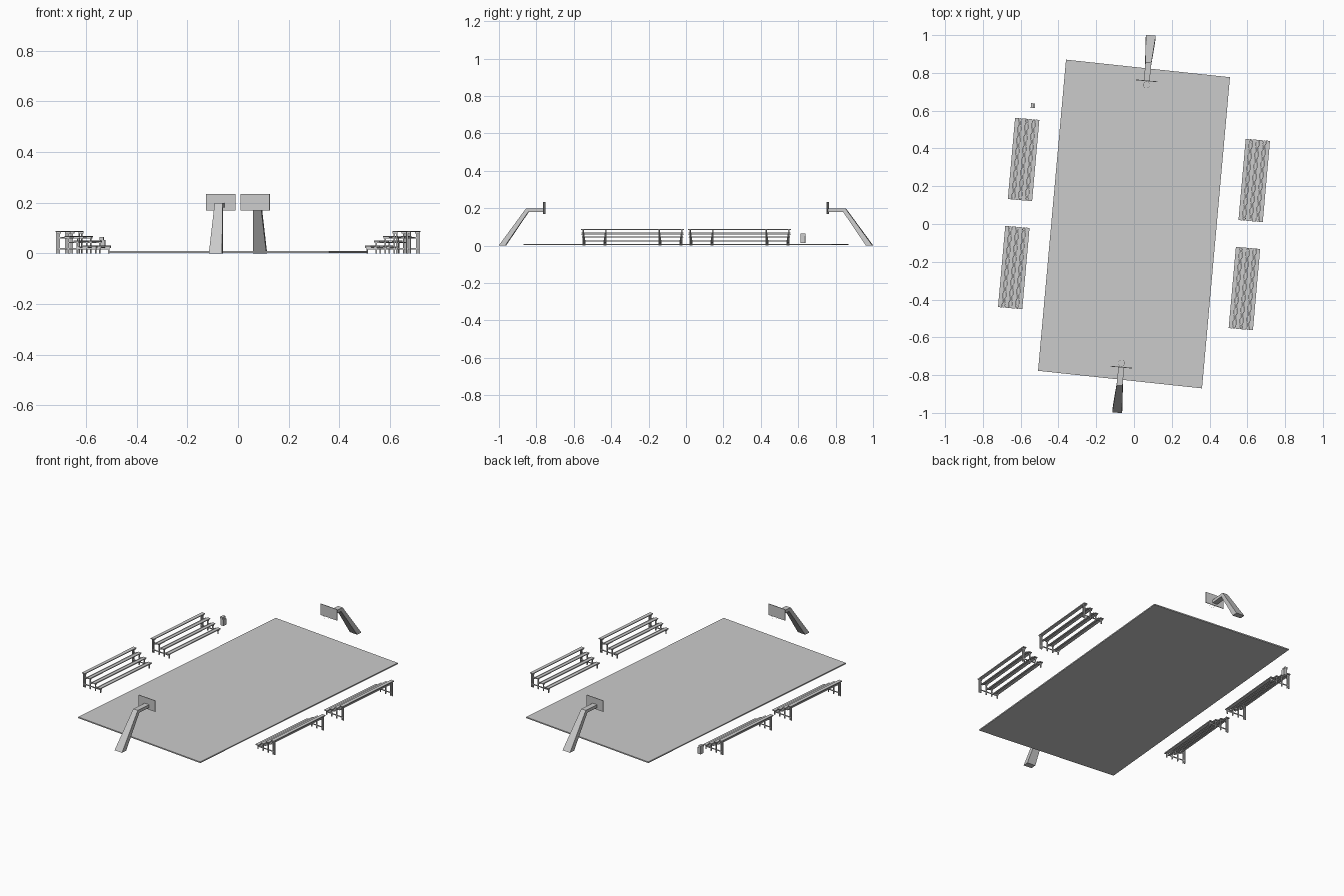
import bpy
import bmesh
from math import radians, pi
from mathutils import Matrix, Vector

if "Cube" in bpy.data.objects:
    bpy.data.objects.remove(bpy.data.objects["Cube"], do_unlink=True)

grey = bpy.data.materials.new("light grey")
grey.use_nodes = True
grey.diffuse_color = (0.6, 0.6, 0.6, 1)
grey.node_tree.nodes["Principled BSDF"].inputs["Base Color"].default_value = (0.6, 0.6, 0.6, 1)

TILT = radians(-5.1)


def add_box(bm, lo, hi):
    """Box between two corners."""
    lo, hi = Vector(lo), Vector(hi)
    size = Matrix.Diagonal((*(hi - lo), 1))
    bmesh.ops.create_cube(bm, size=1, matrix=Matrix.Translation((lo + hi) / 2) @ size)


def add_loft(bm, sections):
    """Solid through a row of matching closed sections."""
    rings = [[bm.verts.new(p) for p in s] for s in sections]
    for a, b in zip(rings, rings[1:]):
        for i in range(len(a)):
            j = (i + 1) % len(a)
            bm.faces.new((a[i], a[j], b[j], b[i]))
    bm.faces.new(rings[0])
    bm.faces.new(rings[-1])


def make(name, bm, location=(0, 0, 0), turn=0):
    bmesh.ops.recalc_face_normals(bm, faces=bm.faces)
    mesh = bpy.data.meshes.new(name)
    bm.to_mesh(mesh)
    bm.free()
    mesh.materials.append(grey)
    obj = bpy.data.objects.new(name, mesh)
    obj.location = location
    obj.rotation_euler.z = turn
    bpy.context.collection.objects.link(obj)
    return obj


# Court slab, slightly skewed
corners = [(-0.36, 0.87), (0.508, 0.777), (0.36, -0.87), (-0.508, -0.777)]
bm = bmesh.new()
add_loft(bm, [[(x, y, z) for x, y in corners] for z in (0.002, 0.009)])
make("court", bm)


# Hoops: bent tapered post, board and thin rim
def hoop_post():
    bm = bmesh.new()
    # half width, outer point (y, z), inner point (y, z)
    stations = [(0.026, (1.003, 0), (0.968, 0)),
                (0.016, (0.858, 0.198), (0.845, 0.18)),
                (0.015, (0.763, 0.198), (0.763, 0.18))]
    add_loft(bm, [[(-w, *a), (w, *a), (w, *b), (-w, *b)] for w, a, b in stations])
    return bm


def hoop_board():
    bm = bmesh.new()
    add_box(bm, (-0.058, 0.759, 0.168), (0.058, 0.763, 0.234))
    return bm


def hoop_rim():
    bm = bmesh.new()
    rings = []
    for r in (0.0165, 0.0175):
        rings.append(bmesh.ops.create_circle(
            bm, segments=20, radius=r, matrix=Matrix.Translation((0, 0.739, 0.178)))["verts"])
    for i in range(20):
        j = (i + 1) % 20
        bm.faces.new((rings[0][i], rings[1][i], rings[1][j], rings[0][j]))
    return bm


for end, turn in (("back", TILT), ("front", TILT + pi)):
    make(end + "_hoop_post", hoop_post(), turn=turn)
    make(end + "_hoop_board", hoop_board(), turn=turn)
    make(end + "_hoop_rim", hoop_rim(), turn=turn)


# Bleachers: four stepped rows rising to local +x
ROWS, PITCH, RISE, HALF = 4, 0.036, 0.019, 0.216
FRONT = -0.068


def bleacher_planks():
    bm = bmesh.new()
    for i in range(ROWS):
        x, top = FRONT + i * PITCH, 0.031 + i * RISE
        add_box(bm, (x, -HALF, top - 0.005), (x + 0.021, HALF, top))
        if i:
            # footboard in front of this seat
            add_box(bm, (x - 0.013, -HALF, top - 0.029), (x - 0.002, HALF, top - 0.025))
    return bm


def bleacher_frames():
    bm = bmesh.new()
    back = FRONT + (ROWS - 1) * PITCH + 0.02
    for y in (0.012 - HALF, HALF - 0.012):
        for i in range(ROWS):
            x, top = FRONT + i * PITCH, 0.026 + i * RISE
            add_box(bm, (x + 0.005, y - 0.003, 0), (x + 0.01, y + 0.003, top))
            add_box(bm, (x, y - 0.002, top - 0.005), (min(x + PITCH + 0.008, back), y + 0.002, top))
        add_box(bm, (back - 0.005, y - 0.003, 0), (back, y + 0.003, 0.083))
        add_box(bm, (FRONT + 0.005, y - 0.002, 0.015), (back, y + 0.002, 0.02))
    return bm


for side, sign, turn in (("left", 1, TILT), ("right", -1, TILT + pi)):
    for label, x, y in (("outer", 0.64, 0.23), ("inner", 0.588, -0.342)):
        place = (sign * x, sign * y, 0)
        make(f"{side}_{label}_bleacher_planks", bleacher_planks(), place, turn)
        make(f"{side}_{label}_bleacher_frames", bleacher_frames(), place, turn)

# Drinking fountain beside the right bleachers
bm = bmesh.new()
add_box(bm, (-0.01, -0.012, 0.014), (0.01, 0.012, 0.052))
add_box(bm, (-0.012, -0.013, 0.052), (0.004, 0.013, 0.064))
make("drinking_fountain", bm, (-0.534, 0.626, 0), TILT)
